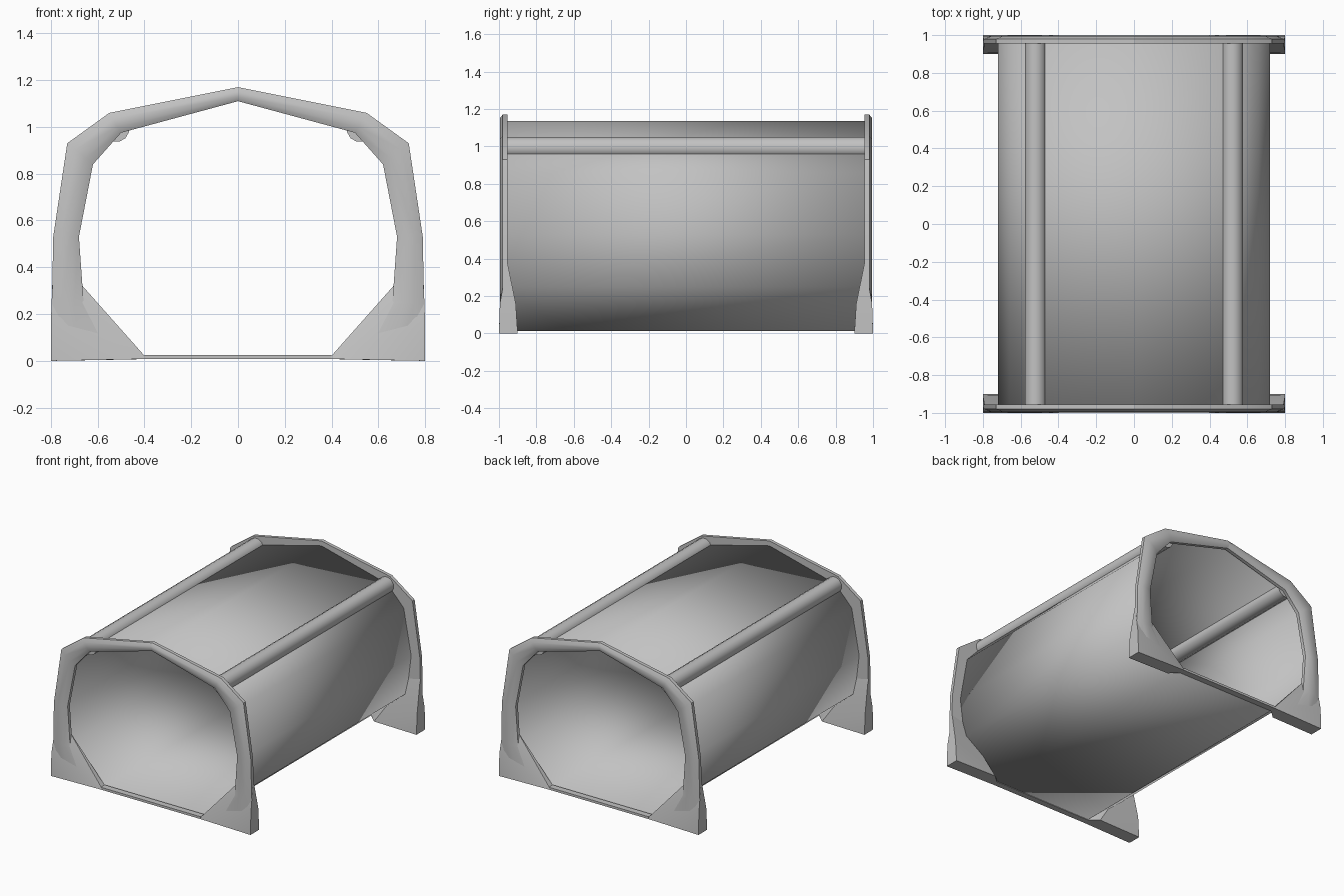
import bpy, bmesh, math
from mathutils import Vector

cube = bpy.data.objects.get("Cube")
if cube:
    bpy.data.objects.remove(cube, do_unlink=True)

grey = bpy.data.materials.new("plain_grey")
grey.use_nodes = True
colour = (0.54, 0.54, 0.54, 1)
grey.diffuse_color = colour
grey.node_tree.nodes["Principled BSDF"].inputs["Base Color"].default_value = colour


def finish(bm, name, angle, mirror=(False, False), open_top=False):
    """Turn a bmesh into a shaded object, optionally mirrored in x and y."""
    bmesh.ops.recalc_face_normals(bm, faces=bm.faces)
    if open_top:
        seam = [f for f in bm.faces if all(abs(v.co.x) < 1e-5 for v in f.verts)]
        bmesh.ops.delete(bm, geom=seam, context='FACES_ONLY')
    mesh = bpy.data.meshes.new(name)
    bm.to_mesh(mesh)
    bm.free()
    mesh.materials.append(grey)
    obj = bpy.data.objects.new(name, mesh)
    bpy.context.collection.objects.link(obj)
    bpy.ops.object.select_all(action='DESELECT')
    obj.select_set(True)
    bpy.context.view_layer.objects.active = obj
    bpy.ops.object.shade_smooth_by_angle(angle=math.radians(angle))
    if any(mirror):
        mod = obj.modifiers.new("mirror", 'MIRROR')
        mod.use_axis = (mirror[0], mirror[1], False)
        mod.use_mirror_merge = False
    return obj


def loft(rings, caps=True):
    """Skin a series of closed rings."""
    bm = bmesh.new()
    loops = [[bm.verts.new(p) for p in ring] for ring in rings]
    n = len(loops[0])
    for a, b in zip(loops, loops[1:]):
        for i in range(n):
            j = (i + 1) % n
            bm.faces.new((a[i], a[j], b[j], b[i]))
    if caps:
        bm.faces.new(loops[0])
        bm.faces.new(loops[-1])
    return bm


# Tunnel shell: thin sheet swept along y
half = [(0.40, 0.012), (0.685, 0.25), (0.72, 0.53), (0.66, 0.86), (0.53, 1.00)]
profile = half + [(0, 1.135)] + [(-x, z) for x, z in reversed(half)]
shell = finish(loft([[(x, y, z) for x, z in profile] for y in (-0.96, 0.96)], False),
               "tunnel_shell", 70)
thick = shell.modifiers.new("thickness", 'SOLIDIFY')
thick.thickness = 0.008
thick.offset = -1

# End frames: rounded section following the inner and outer outlines
inner = [(0, 1.11), (0.50, 0.975), (0.62, 0.84), (0.68, 0.53), (0.66, 0.25), (0.40, 0.022)]
outer = [(0, 1.17), (0.55, 1.06), (0.73, 0.93), (0.79, 0.53), (0.795, 0.25), (0.80, 0)]
section = [(0, 0.955), (0, 0.980), (0.3, 0.994), (0.7, 0.994), (1, 0.980), (1, 0.955)]
rings = []
for a, b in zip(inner, outer):
    a, b = Vector(a), Vector(b)
    rings.append([(p.x, y, p.y) for p, y in ((a.lerp(b, t), y) for t, y in section)])
finish(loft(rings), "end_frame", 45, (True, True), open_top=True)

# Feet: tapered gussets behind and under the frame corners
bm = bmesh.new()
for p in [(0.40, 0.955, 0.022), (0.40, 0.995, 0.022), (0.40, 0.955, 0.008),
          (0.40, 1, 0.008), (0.46, 0.90, 0.006), (0.80, 0.90, 0), (0.80, 1, 0),
          (0.80, 0.91, 0.16), (0.80, 0.995, 0.16), (0.792, 0.955, 0.38),
          (0.70, 0.955, 0.36), (0.66, 0.955, 0.25), (0.66, 0.982, 0.25),
          (0.72, 0.925, 0.20)]:
    bm.verts.new(p)
hull = bmesh.ops.convex_hull(bm, input=bm.verts)
loose = {e for e in hull["geom_interior"] if isinstance(e, bmesh.types.BMVert)}
bmesh.ops.delete(bm, geom=list(loose), context='VERTS')
finish(bm, "foot", 30, (True, True))

# Sills joining the feet at floor level
bm = bmesh.new()
bmesh.ops.create_cube(bm, size=1)
bmesh.ops.scale(bm, vec=(0.80, 0.045, 0.017), verts=bm.verts)
bmesh.ops.translate(bm, vec=(0, 0.9775, 0.0165), verts=bm.verts)
finish(bm, "sill", 30, (False, True))

# Roof tubes running the length of the shell
circle = [math.tau * (i + 0.5) / 12 for i in range(12)]
tube = [[(0.522 + 0.058 * math.cos(a), y, 0.993 + 0.058 * math.sin(a)) for a in circle]
        for y in (-0.958, 0.958)]
finish(loft(tube), "roof_tube", 40, (True, False))
